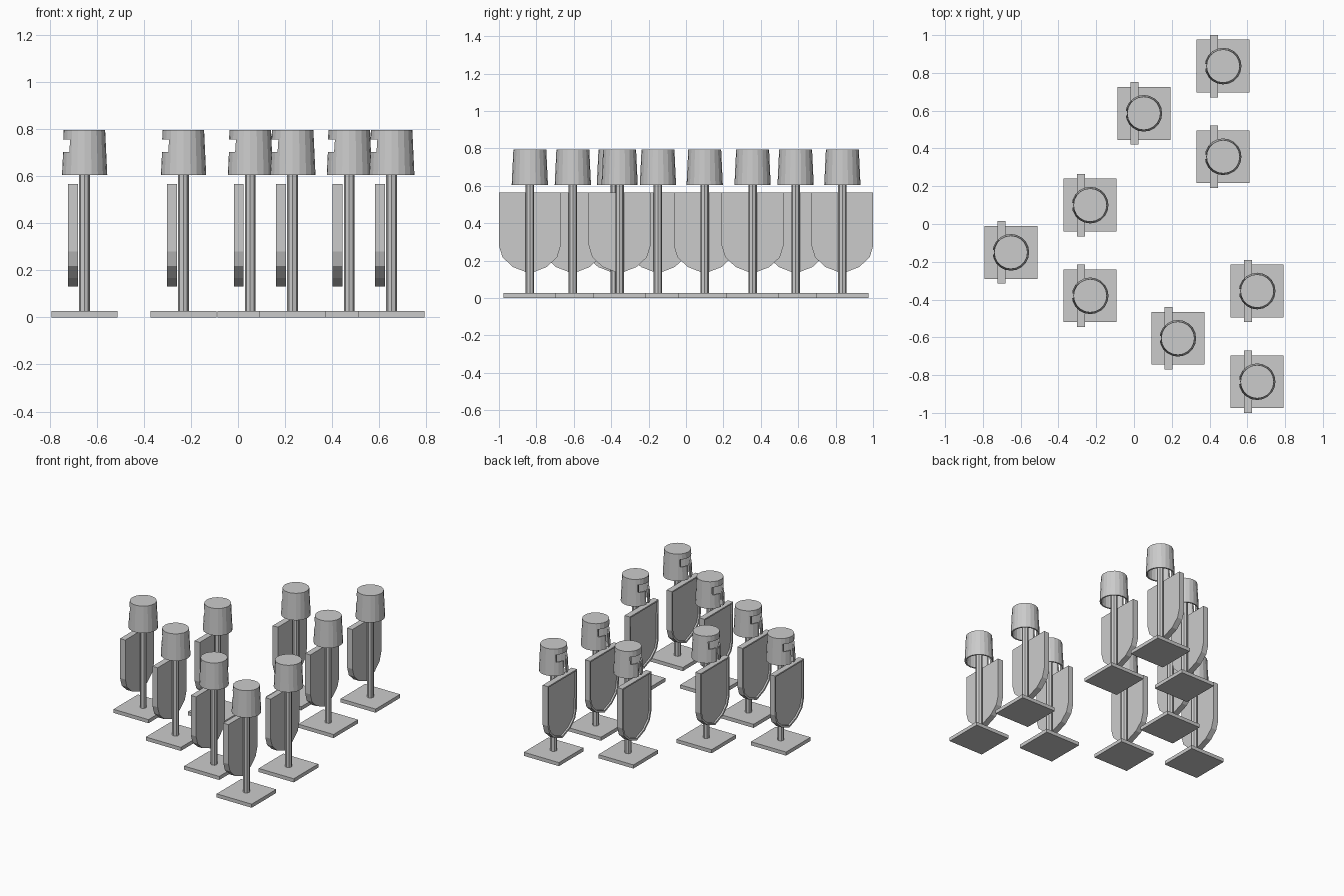
import bpy, bmesh, math

if "Cube" in bpy.data.objects:
    bpy.data.objects.remove(bpy.data.objects["Cube"])

HELMET_SIDES = 20


def new_mesh(name, bm):
    bmesh.ops.recalc_face_normals(bm, faces=bm.faces)
    me = bpy.data.meshes.new(name)
    bm.to_mesh(me)
    bm.free()
    return me


def place(name, me, x=0, y=0):
    ob = bpy.data.objects.new(name, me)
    ob.location = (x, y, 0)
    bpy.context.collection.objects.link(ob)
    return ob


def prism_x(bm, half, x0, x1):
    """Extrude a mirrored (y, z) half profile from x0 to x1; returns the face at x0."""
    outline = half + [(-y, z) for y, z in reversed(half) if y > 0]
    a = [bm.verts.new((x0, y, z)) for y, z in outline]
    b = [bm.verts.new((x1, y, z)) for y, z in outline]
    front = bm.faces.new(a)
    bm.faces.new(b[::-1])
    for i in range(len(a)):
        j = (i + 1) % len(a)
        bm.faces.new((a[j], a[i], b[i], b[j]))
    return front


# Square base plate
def base_mesh():
    bm = bmesh.new()
    bmesh.ops.create_cube(bm, size=1)
    for v in bm.verts:
        v.co = (v.co.x * 0.28, v.co.y * 0.28, (v.co.z + 0.5) * 0.026)
    return new_mesh("base", bm)


# Octagonal post, reaching up inside the helmet
def post_mesh(z0=0.02, z1=0.785):
    bm = bmesh.new()
    bmesh.ops.create_cone(bm, cap_ends=True, segments=8, radius1=0.023,
                          radius2=0.023, depth=z1 - z0)
    bmesh.ops.translate(bm, verts=bm.verts, vec=(0, 0, (z0 + z1) / 2))
    return new_mesh("post", bm)


# Shield with a raised rim on its outer face
def shield_mesh():
    bm = bmesh.new()
    half = [(0.165, 0.565), (0.165, 0.28), (0.146, 0.218), (0.09, 0.166), (0, 0.131)]
    front = prism_x(bm, half, -0.070, -0.028)
    bmesh.ops.recalc_face_normals(bm, faces=bm.faces)
    bmesh.ops.inset_region(bm, faces=[front], thickness=0.014)
    inner = bmesh.ops.extrude_discrete_faces(bm, faces=[front])["faces"][0]
    bmesh.ops.translate(bm, verts=inner.verts, vec=(0.012, 0, 0))
    return new_mesh("shield", bm)


# Hollow tapered helmet with a T-shaped visor opening
def helmet_mesh():
    bm = bmesh.new()
    rings = []
    for r, z in [(0.088, 0.795), (0.097, 0.604), (0.087, 0.604), (0.078, 0.783)]:
        rings.append([bm.verts.new((r * math.cos(t), r * math.sin(t), z)) for t in
                      (2 * math.pi * i / HELMET_SIDES for i in range(HELMET_SIDES))])
    for a, b in zip(rings, rings[1:]):
        for i in range(HELMET_SIDES):
            j = (i + 1) % HELMET_SIDES
            bm.faces.new((a[i], a[j], b[j], b[i]))
    bm.faces.new(rings[0])
    bm.faces.new(rings[-1])
    shell = place("helmet_shell", new_mesh("helmet_shell", bm))

    bm = bmesh.new()
    prism_x(bm, [(0.065, 0.754), (0.065, 0.701), (0.012, 0.701), (0.012, 0.58)], -0.15, -0.02)
    cutter = place("visor_cutter", new_mesh("visor_cutter", bm))
    cutter.hide_render = True

    mod = shell.modifiers.new("visor", "BOOLEAN")
    mod.operation, mod.solver, mod.object = "DIFFERENCE", "EXACT", cutter
    dg = bpy.context.evaluated_depsgraph_get()
    me = bpy.data.meshes.new_from_object(shell.evaluated_get(dg))
    me.name = "helmet"
    for ob in (shell, cutter):
        bpy.data.objects.remove(ob)
    return me


# Three wedges of three figures each
parts = {"base": base_mesh(), "post": post_mesh(),
         "shield": shield_mesh(), "helmet": helmet_mesh()}
n = 0
for lx, ly in [(-0.652, -0.15), (0.052, 0.586), (0.232, -0.605)]:
    for dx, dy in [(0, 0), (0.42, 0.25), (0.42, -0.23)]:
        n += 1
        for name, me in parts.items():
            place(f"{name}_{n}", me, lx + dx, ly + dy)
